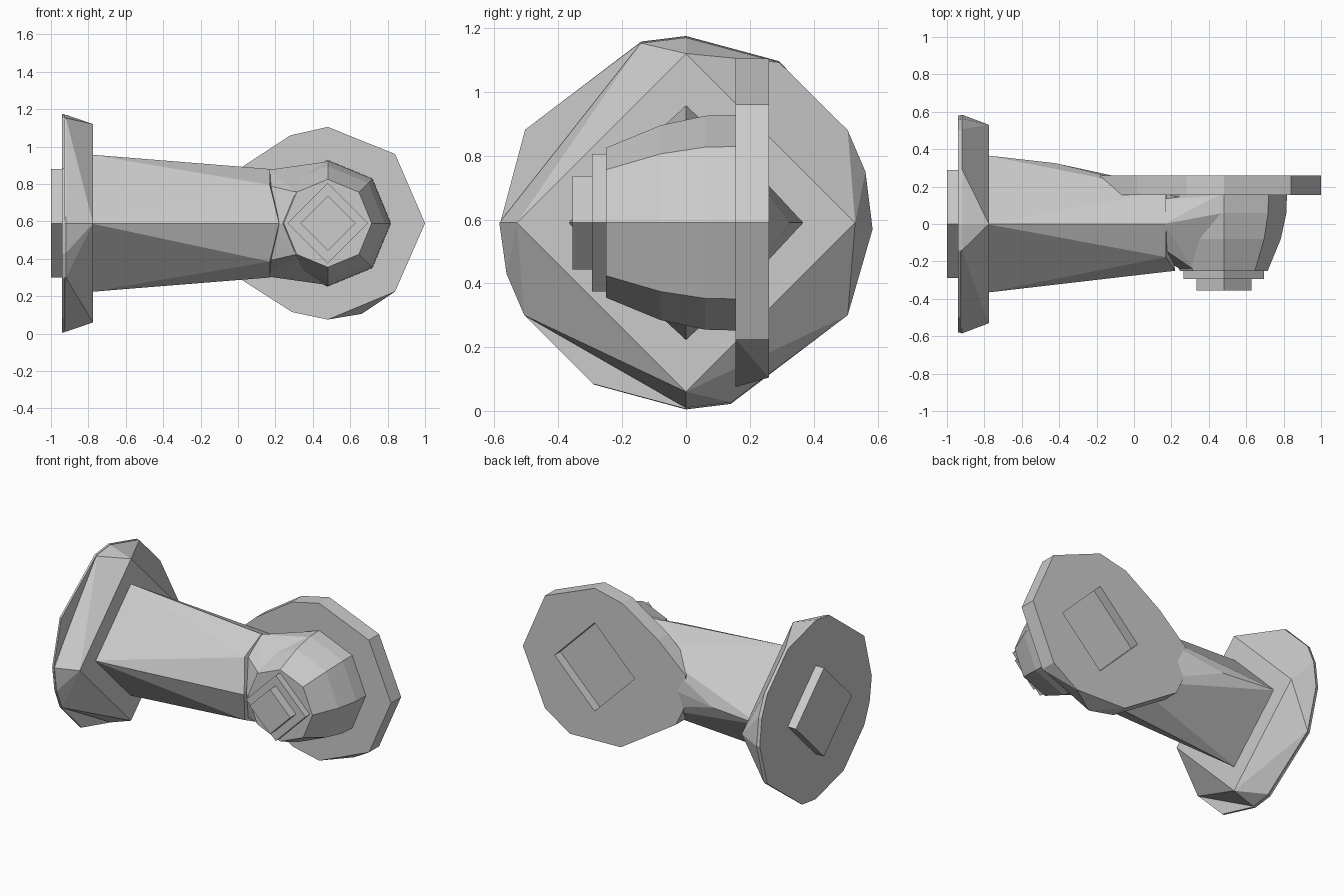
import bpy, bmesh
from math import sin, cos, radians

MID = 0.59      # height of both axes
BOSS_X = 0.48   # centre of the side outlet

cube = bpy.data.objects.get("Cube")
if cube:
    bpy.data.objects.remove(cube, do_unlink=True)

grey = bpy.data.materials.new("light grey metal")
grey.use_nodes = True
grey.diffuse_color = (0.6, 0.6, 0.6, 1)
grey.node_tree.nodes["Principled BSDF"].inputs["Base Color"].default_value = (0.6, 0.6, 0.6, 1)


def hull(name, points):
    """Flat-faced convex solid around the given points."""
    bm = bmesh.new()
    for p in points:
        bm.verts.new(p)
    bmesh.ops.convex_hull(bm, input=bm.verts)
    loose = [v for v in bm.verts if not v.link_faces]
    bmesh.ops.delete(bm, geom=loose, context='VERTS')
    bmesh.ops.dissolve_limit(bm, angle_limit=0.01, verts=bm.verts, edges=bm.edges)
    bmesh.ops.recalc_face_normals(bm, faces=bm.faces)
    mesh = bpy.data.meshes.new(name)
    bm.to_mesh(mesh)
    bm.free()
    mesh.materials.append(grey)
    obj = bpy.data.objects.new(name, mesh)
    bpy.context.collection.objects.link(obj)
    return obj


def every(sides):
    return [360 * i / sides for i in range(sides)]


def ring_x(x, ry, rz, angles):
    """Ring around the long axis."""
    return [(x, ry * cos(radians(a)), MID + rz * sin(radians(a))) for a in angles]


def ring_y(y, r, angles):
    """Ring around the outlet axis."""
    return [(BOSS_X + r * cos(radians(a)), y, MID + r * sin(radians(a))) for a in angles]


# End flange: thin rough disc, then a body tapering to a diamond face
rim = [90, 104, 150, 180, 196, 210, 240, 270, 284, 330, 358, 16, 30, 60]
body_rim = [a for a in rim if a not in (150, 240)]
hull("flange_rim", ring_x(-0.94, 0.58, 0.585, rim) + ring_x(-0.928, 0.582, 0.583, rim))
hull("flange_body", ring_x(-0.935, 0.575, 0.58, body_rim) + ring_x(-0.92, 0.585, 0.58, body_rim)
     + ring_x(-0.775, 0.53, 0.53, every(4)))
hull("end_stub", ring_x(-1.0, 0.29, 0.29, every(4)) + ring_x(-0.93, 0.29, 0.29, every(4)))

# Arm: diamond at the flange, eight sides at the outlet, lower at the back
arm_end = [(x, min(y, 0.19), z) for x, y, z in ring_x(0.17, 0.25, 0.29, every(8))]
hull("arm", ring_x(-0.79, 0.367, 0.367, every(4)) + arm_end
     + [(0.22, -0.25, MID), (-0.42, 0.325, MID), (-0.13, 0.262, MID)])

# Joint: fills the valley between arm and outlet
left_side = [135, 180, 225]
hull("arm_joint", [(x, min(y, 0.17), z) for x, y, z in ring_x(0.16, 0.19, 0.285, every(8))]
     + ring_y(-0.24, 0.235, left_side) + ring_y(0.06, 0.33, [90, 270])
     + ring_y(0.17, 0.33, [90, 270]))

# Side outlet with its stepped diamond cap
hull("outlet_boss", ring_y(0.17, 0.338, every(8)) + ring_y(0.06, 0.335, every(8))
     + ring_y(-0.08, 0.305, every(8)) + ring_y(-0.25, 0.235, every(8)))
hull("outlet_cap", ring_y(-0.295, 0.215, every(4)) + ring_y(-0.24, 0.215, every(4)))
hull("outlet_stub", ring_y(-0.355, 0.147, every(4)) + ring_y(-0.28, 0.147, every(4)))

# Back plate: disc drawn out along the arm
outline = [(0.48, 1.105), (0.84, 0.96), (1.0, 0.59), (0.84, 0.225), (0.29, 0.115),
           (0.02, 0.30), (-0.11, 0.37), (-0.18, 0.52), (-0.18, 0.71), (0.02, 0.89),
           (0.28, 1.06)]
plate = hull("back_plate", [(x, y, z) for y in (0.155, 0.26) for x, z in outline]
             + [(0.48, 0.155, 0.075), (0.66, 0.26, 0.105)])

# Diamond recess in the back plate
cutter = hull("recess_cutter", ring_y(0.2, 0.29, every(4)) + ring_y(0.4, 0.29, every(4)))
cutter.hide_render = True
cut = plate.modifiers.new("recess", 'BOOLEAN')
cut.object = cutter
cut.operation = 'DIFFERENCE'
cut.solver = 'EXACT'
bpy.context.view_layer.objects.active = plate
bpy.ops.object.modifier_apply(modifier=cut.name)
bpy.data.objects.remove(cutter, do_unlink=True)
